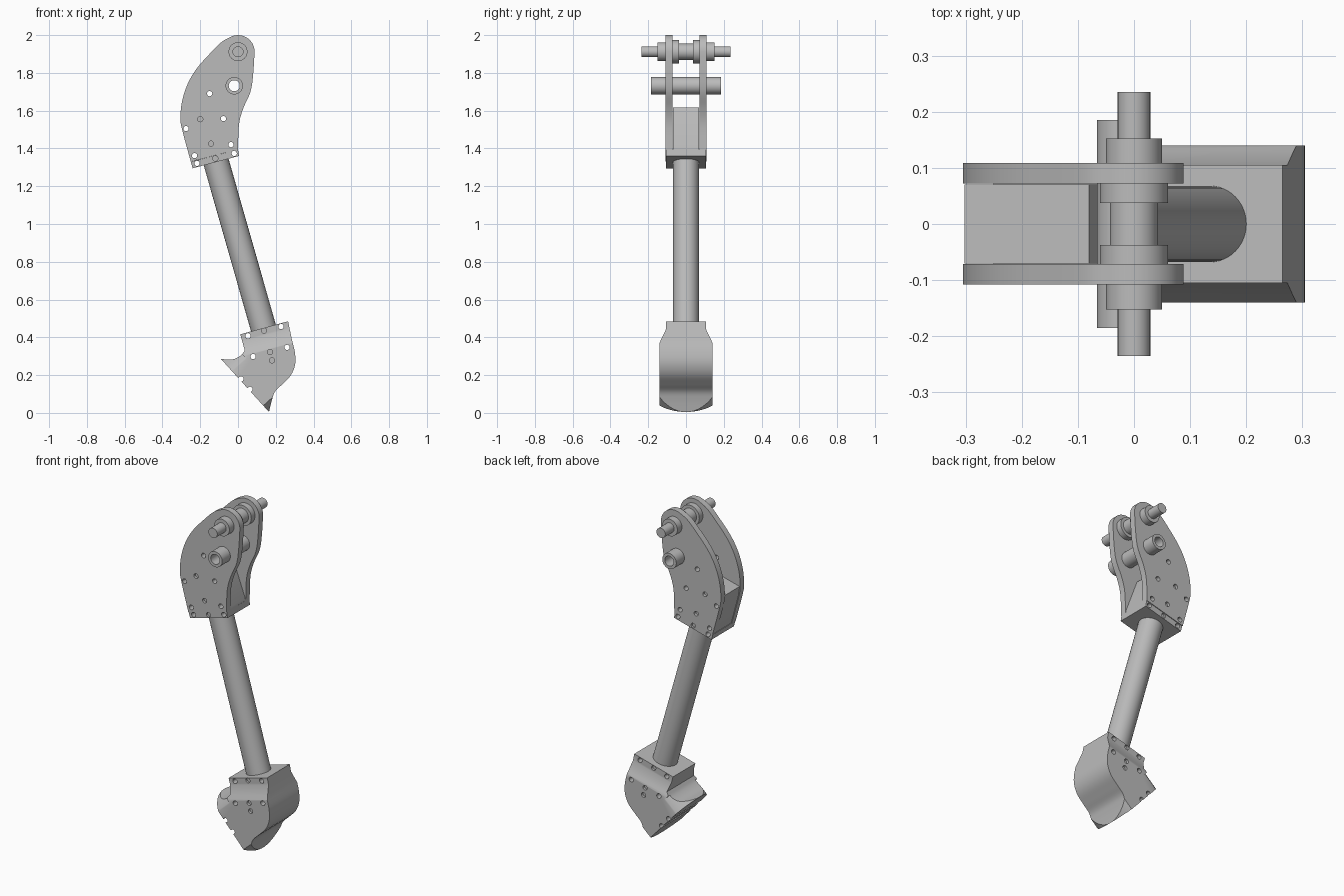
import bpy, bmesh
from math import sin, cos, radians
from mathutils import Vector, Matrix

if "Cube" in bpy.data.objects:
    bpy.data.objects.remove(bpy.data.objects["Cube"], do_unlink=True)

steel = bpy.data.materials.new("light_grey_steel")
steel.use_nodes = True
COLOUR = (0.5, 0.5, 0.5, 1)
steel.diffuse_color = COLOUR
steel.node_tree.nodes["Principled BSDF"].inputs["Base Color"].default_value = COLOUR

X, Y, Z = Vector((1, 0, 0)), Vector((0, 1, 0)), Vector((0, 0, 1))
TILT = radians(15)
ALONG = Vector((cos(TILT), 0, sin(TILT)))    # across the tilted leg
UP = Vector((-sin(TILT), 0, cos(TILT)))      # up the tilted leg


def finish(name, bm):
    bmesh.ops.recalc_face_normals(bm, faces=bm.faces)
    mesh = bpy.data.meshes.new(name)
    bm.to_mesh(mesh)
    bm.free()
    mesh.materials.append(steel)
    obj = bpy.data.objects.new(name, mesh)
    bpy.context.collection.objects.link(obj)
    return obj


def prism(name, pts, lo, hi, a=X, b=Z, axis=Y, origin=Vector()):
    """Extrude a 2D outline (in directions a, b) from lo to hi along axis."""
    bm = bmesh.new()
    face = bm.faces.new([bm.verts.new(origin + a * p + b * q + axis * lo) for p, q in pts])
    new = bmesh.ops.extrude_face_region(bm, geom=[face])["geom"]
    bmesh.ops.translate(bm, vec=axis * (hi - lo),
                        verts=[v for v in new if isinstance(v, bmesh.types.BMVert)])
    return finish(name, bm)


def add_rod(bm, start, end, r, sides):
    start, end = Vector(start), Vector(end)
    rot = (end - start).to_track_quat("Z", "Y").to_matrix().to_4x4()
    bmesh.ops.create_cone(bm, cap_ends=True, segments=sides, radius1=r, radius2=r,
                          depth=(end - start).length,
                          matrix=Matrix.Translation((start + end) / 2) @ rot)


def rod(name, start, end, r, sides=40):
    bm = bmesh.new()
    add_rod(bm, start, end, r, sides)
    return finish(name, bm)


def y_rod(name, x, z, y0, y1, r):
    return rod(name, (x, y0, z), (x, y1, z), r)


def curve(pts, steps=5):
    """Smooth path through the points, both ends included."""
    p = [Vector(q) for q in pts]
    p = [p[0] * 2 - p[1]] + p + [p[-1] * 2 - p[-2]]
    out = []
    for i in range(1, len(p) - 2):
        for k in range(steps):
            t = k / steps
            out.append(p[i] + 0.5 * t * (p[i + 1] - p[i - 1]
                       + t * (2 * p[i - 1] - 5 * p[i] + 4 * p[i + 1] - p[i + 2]
                       + t * (3 * (p[i] - p[i + 1]) + p[i + 2] - p[i - 1]))))
    return out + [p[-2]]


def holes(through, blind, face_y):
    """One cutter holding bolt holes that pass through and shallow ones on both sides."""
    bm = bmesh.new()
    for x, z in through:
        add_rod(bm, (x, -0.3, z), (x, 0.3, z), 0.014, 16)
    for x, z in blind:
        for s in (-1, 1):
            add_rod(bm, (x, s * (face_y - 0.015), z), (x, s * (face_y + 0.015), z), 0.014, 16)
    return finish("hole_cutter", bm)


def cut(objs, cutter):
    cutter.hide_render = True
    for obj in objs:
        mod = obj.modifiers.new("cut", "BOOLEAN")
        mod.operation, mod.solver, mod.object = "DIFFERENCE", "EXACT", cutter
        bpy.context.view_layer.objects.active = obj
        bpy.ops.object.modifier_apply(modifier=mod.name)
    bpy.data.objects.remove(cutter, do_unlink=True)


# Upper side plates: rounded top, bulging back edge, hollow front edge
TOP = 1.912
round_top = [(0.088 * cos(radians(t)), TOP + 0.088 * sin(radians(t))) for t in range(0, 111, 10)]
back_edge = curve([round_top[-1], (-0.085, 1.965), (-0.148, 1.903), (-0.217, 1.825),
                   (-0.265, 1.745), (-0.295, 1.655), (-0.305, 1.565), (-0.296, 1.5), (-0.25, 1.33)])
front_edge = curve([(0, 1.395), (0.005, 1.525), (0.027, 1.61), (0.066, 1.7), (0.08, 1.79), (0.088, TOP)])
outline = round_top + back_edge[1:] + front_edge[:-1]
plates = [prism("front_plate", outline, -0.108, -0.071),
          prism("back_plate", outline, 0.072, 0.109)]

# Filler block between the plates and the base below it
block = prism("filler_block", [(-0.246, 1.325), (0, 1.39), (-0.002, 1.41), (-0.08, 1.618),
                               (-0.302, 1.56), (-0.293, 1.5)], -0.07, 0.07)
base = prism("upper_base", [(-0.24, 1.295), (0.005, 1.36), (0, 1.395), (-0.25, 1.329)],
             -0.105, 0.105)
cut(plates + [block, base], holes(
    [(-0.275, 1.505), (-0.15, 1.69), (-0.077, 1.558), (-0.23, 1.362),
     (-0.217, 1.321), (-0.037, 1.42), (-0.02, 1.374)],
    [(-0.2, 1.555), (-0.143, 1.425), (-0.12, 1.347)], 0.108))

# Hollow cross tube
cross = y_rod("cross_tube", -0.02, 1.732, -0.185, 0.185, 0.046)
cut(plates + [cross], y_rod("bore", -0.02, 1.732, -0.3, 0.3, 0.029))

# Top axle with spacers
axle = y_rod("top_axle", 0, TOP, -0.235, 0.235, 0.029)
spacers = [y_rod("middle_spacer", 0, TOP, -0.038, 0.038, 0.043)]
for side, s in (("front", -1), ("back", 1)):
    spacers.append(y_rod(side + "_inner_spacer", 0, TOP, s * 0.037, s * 0.073, 0.061))
    spacers.append(y_rod(side + "_outer_spacer", 0, TOP, s * 0.107, s * 0.152, 0.05))

# Long leg tube
leg = rod("leg_tube", (-0.122, 0, 1.35), (0.143, 0, 0.42), 0.068, 48)

# Foot: side profile with hooked toe
TOE, HEEL = Vector((-0.09, 0, 0.285)), Vector((0.164, 0, 0.005))
heel_edge = curve([(0.285, 0.39), (0.302, 0.315), (0.302, 0.255), (0.28, 0.2), (0.235, 0.152),
                   (0.197, 0.114), (0.18, 0.07), (HEEL.x, HEEL.z)])
toe_edge = curve([(TOE.x, TOE.z), (-0.03, 0.283), (0.012, 0.302), (0.036, 0.33)])
foot = prism("foot", [(0.012, 0.416), (0.265, 0.485)] + heel_edge + toe_edge, -0.14, 0.14)

# Narrow the top of the foot on both sides
for s in (-1, 1):
    wedge = [(0.105, 0.05), (0.105, -0.04), (0.147, -0.13), (0.2, -0.13), (0.2, 0.05)]
    cut([foot], prism("wedge_cutter", [(s * y, t) for y, t in wedge], -0.5, 0.5,
                      Y, UP, ALONG, Vector((0.138, 0, 0.45))))

# Round both ends of the sole in plan
sole = (HEEL - TOE).normalized()
normal = Vector((-sole.z, 0, sole.x))
for tip, out, r, height in ((TOE, -sole, 0.156, 0.1), (HEEL, sole, 0.24, 0.13)):
    ys = [0.15 * k / 12 for k in range(-12, 13)]
    arc = [((r * r - y * y) ** 0.5 - r, y) for y in ys]
    cut([foot], prism("arc_cutter", arc + [(0.1, 0.15), (0.1, -0.15)], -0.1, height,
                      out, Y, normal, tip))

# Foot bolt holes
cut([foot], holes([(0.053, 0.408), (0.228, 0.457), (0.26, 0.347), (0.08, 0.298),
                   (0.016, 0.18), (0.063, 0.125)], [(0.17, 0.323), (0.18, 0.278)], 0.14))
cut([foot], holes([], [(0.138, 0.435)], 0.107))

# Smooth the curved faces, keep edges sharp
bpy.ops.object.select_all(action="DESELECT")
for obj in plates + spacers + [block, base, cross, axle, leg, foot]:
    obj.select_set(True)
bpy.context.view_layer.objects.active = foot
bpy.ops.object.shade_smooth_by_angle(angle=radians(30))
